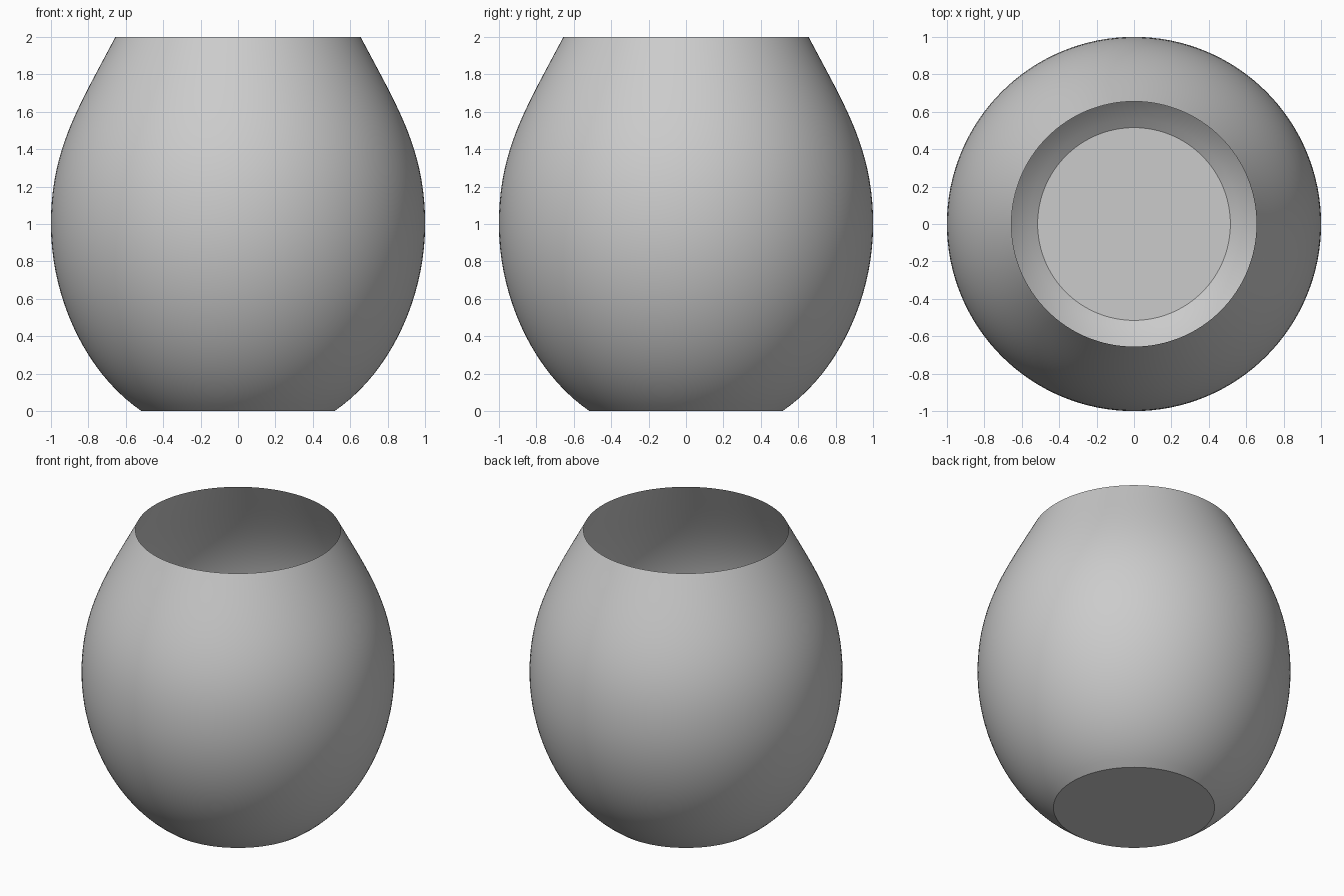
import bpy, bmesh, math
from mathutils import Vector
from mathutils.geometry import interpolate_bezier

cube = bpy.data.objects.get("Cube")
if cube:
    bpy.data.objects.remove(cube, do_unlink=True)

SEGMENTS = 128

# Plain grey material
grey = bpy.data.materials.new("light_grey")
grey.use_nodes = True
colour = (0.6, 0.6, 0.6, 1)
grey.diffuse_color = colour
grey.node_tree.nodes["Principled BSDF"].inputs["Base Color"].default_value = colour


def curve(points, steps):
    """Bezier through start, two handles and end, given as (radius, height)."""
    return interpolate_bezier(*[Vector((r, 0, z)) for r, z in points], steps)


# Side profile: rounded belly, then a shoulder that straightens to the rim
belly = curve([(0.515, 0), (0.81, 0.2), (1, 0.6), (1, 1)], 20)
shoulder = curve([(1, 1), (1, 1.4), (0.85, 1.63), (0.655, 2)], 20)
profile = belly + shoulder[1:]

# Thin open wall, turned around the upright axis
bm = bmesh.new()
verts = [bm.verts.new(p) for p in profile]
edges = [bm.edges.new(pair) for pair in zip(verts, verts[1:])]
bmesh.ops.spin(bm, geom=verts + edges, cent=(0, 0, 0), axis=(0, 0, 1),
               angle=math.tau, steps=SEGMENTS, use_merge=False)
bmesh.ops.remove_doubles(bm, verts=bm.verts, dist=0.0005)

# Flat floor closing the lower ring, the rim stays open
lower_ring = [e for e in bm.edges
              if e.is_boundary and all(v.co.z < 0.001 for v in e.verts)]
bmesh.ops.contextual_create(bm, geom=lower_ring)
bmesh.ops.recalc_face_normals(bm, faces=bm.faces)

mesh = bpy.data.meshes.new("vase_body")
bm.to_mesh(mesh)
bm.free()
mesh.materials.append(grey)
vase = bpy.data.objects.new("vase_body", mesh)
bpy.context.collection.objects.link(vase)

# Smooth wall with a crisp floor edge
bpy.ops.object.select_all(action="DESELECT")
vase.select_set(True)
bpy.context.view_layer.objects.active = vase
bpy.ops.object.shade_smooth_by_angle(angle=math.radians(20))
